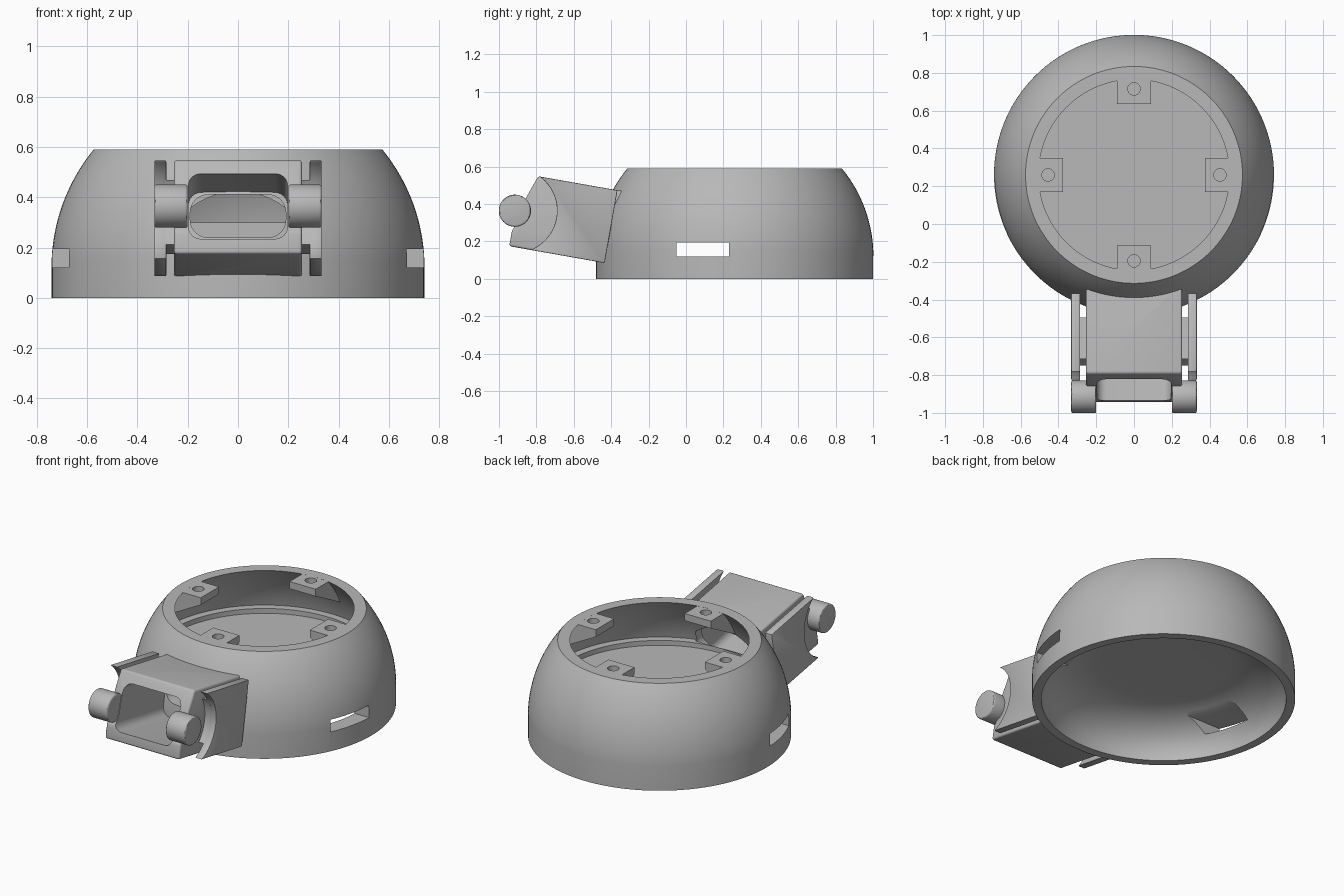
import bpy, bmesh
from math import sin, cos, sqrt, radians, pi
from mathutils import Vector, Matrix

cube = bpy.data.objects.get("Cube")
if cube:
    bpy.data.objects.remove(cube)

grey = bpy.data.materials.new("plain grey")
grey.use_nodes = True
grey.diffuse_color = (0.48, 0.48, 0.48, 1)
grey.node_tree.nodes["Principled BSDF"].inputs["Base Color"].default_value = (0.48, 0.48, 0.48, 1)

CY = 0.26                 # dome axis in y
TILT = radians(10)        # upward tilt of the arm
PIN = (0.521, 0.192)      # hinge pin in arm coordinates


def arm(x, s, t):
    """Arm coordinates: s runs forward, t runs up, both tilted."""
    return Vector((x, -0.435 - s * cos(TILT) + t * sin(TILT),
                   0.085 + s * sin(TILT) + t * cos(TILT)))


def finish(name, bm):
    bmesh.ops.recalc_face_normals(bm, faces=bm.faces)
    mesh = bpy.data.meshes.new(name)
    bm.to_mesh(mesh)
    bm.free()
    mesh.materials.append(grey)
    obj = bpy.data.objects.new(name, mesh)
    bpy.context.scene.collection.objects.link(obj)
    return obj


def prism(name, pts, lo, hi, place):
    """Extrude a 2D outline between lo and hi; place maps (a, b, depth) to space."""
    bm = bmesh.new()
    rings = [[bm.verts.new(place(a, b, d)) for a, b in pts] for d in (lo, hi)]
    n = len(pts)
    for ring in rings:
        bm.faces.new(ring)
    for i in range(n):
        j = (i + 1) % n
        bm.faces.new((rings[0][i], rings[0][j], rings[1][j], rings[1][i]))
    return finish(name, bm)


def arc(cx, cy, r, a0, a1, n):
    return [(cx + r * cos(radians(a0 + (a1 - a0) * i / n)),
             cy + r * sin(radians(a0 + (a1 - a0) * i / n))) for i in range(n + 1)]


def rounded(x, lo, hi, r):
    pts = []
    for k, (cx, cy) in enumerate(((x - r, hi - r), (r - x, hi - r), (r - x, lo + r), (x - r, lo + r))):
        pts += arc(cx, cy, r, 90 * k, 90 * k + 90, 6)
    return pts


def bake(obj):
    deps = bpy.context.evaluated_depsgraph_get()
    mesh = bpy.data.meshes.new_from_object(obj.evaluated_get(deps))
    obj.modifiers.clear()
    obj.data = mesh


def cut(obj, cutter):
    mod = obj.modifiers.new("cut", 'BOOLEAN')
    mod.operation, mod.solver, mod.object = 'DIFFERENCE', 'EXACT', cutter
    bake(obj)
    bpy.data.objects.remove(cutter)


def bevel(obj, width, segments=3):
    mod = obj.modifiers.new("bevel", 'BEVEL')
    mod.width, mod.segments, mod.limit_method = width, segments, 'ANGLE'
    bake(obj)


def smooth(obj):
    bpy.ops.object.select_all(action='DESELECT')
    obj.select_set(True)
    bpy.context.view_layer.objects.active = obj
    bpy.ops.object.shade_smooth_by_angle(angle=radians(30))


def sphere_arc(r, z0, z1, n=16):
    return [(sqrt(r * r - (z - 0.12) ** 2), z)
            for z in (z0 + (z1 - z0) * i / n for i in range(n + 1))]


# Dome: revolved shell with a dividing floor
profile = [(0, 0.23)]
profile += [(0.37 + 0.32 * sin(pi / 2 * i / 14), 0.23 * cos(pi / 2 * i / 14)) for i in range(15)]
profile += [(0.741, 0)] + sphere_arc(0.742, 0.155, 0.59) + sphere_arc(0.69, 0.59, 0.30)
profile += [(0.62, 0.30), (0.62, 0.27), (0, 0.27)]
bm = bmesh.new()
verts = [bm.verts.new((r, CY, z)) for r, z in profile]
edges = [bm.edges.new(pair) for pair in zip(verts, verts[1:])]
bmesh.ops.spin(bm, geom=verts + edges, cent=(0, CY, 0), axis=(0, 0, 1),
               angle=2 * pi, steps=128, use_duplicate=False)
bmesh.ops.remove_doubles(bm, verts=bm.verts, dist=0.0001)
dome = finish("dome", bm)

# Side slots and front passage
cut(dome, prism("slot_cutter", [(-0.05, 0.12), (0.23, 0.12), (0.23, 0.195), (-0.05, 0.195)],
                -1, 1, lambda a, b, d: Vector((d, a, b))))
cut(dome, prism("passage_cutter", rounded(0.19, 0.24, 0.41, 0.07), -0.8, -0.36,
                lambda a, b, d: Vector((a, d, b))))
smooth(dome)

# Four screw tabs under the rim
for k in range(4):
    turn = Matrix.Translation((0, CY, 0)) @ Matrix.Rotation(k * pi / 2, 4, 'Z')
    tab = prism("screw_tab_%d" % (k + 1),
                [(0.375, 0.5895), (0.54, 0.5895), (0.63, 0.44), (0.61, 0.42), (0.375, 0.545)],
                -0.09, 0.09, lambda a, b, d: turn @ Vector((a, d, b)))
    cut(tab, prism("hole_cutter", arc(0.455, 0, 0.033, 0, 345, 23), 0.3, 0.7,
                   lambda a, b, d: turn @ Vector((a, b, d))))
    smooth(tab)

# Hollow arm body, trimmed to the dome
body = prism("arm_body", [(-0.12, 0), (0.518, 0), (0.518, 0.09), (0.49, 0.13),
                          (0.475, 0.27), (0.43, 0.395), (-0.12, 0.395)],
             -0.255, 0.255, lambda a, b, d: arm(d, a, b))
bevel(body, 0.012)
bm = bmesh.new()
bmesh.ops.create_uvsphere(bm, u_segments=96, v_segments=48, radius=0.722,
                          matrix=Matrix.Translation((0, CY, 0.12)))
cut(body, finish("dome_trim_cutter", bm))
cut(body, prism("tunnel_cutter", rounded(0.197, 0.06, 0.335, 0.05), -0.3, 0.8,
                lambda a, b, d: arm(a, d, b)))
smooth(body)

# Side plates, webs and hinge pins on both sides
plate_outline = [(0, 0)] + arc(*PIN, 0.225, 238.6, 115.6, 24) + [(0, 0.395)]
web_outline = [(0.12, 0.07)] + arc(*PIN, 0.225, 212.8, 142.2, 16) + [(0.12, 0.33)]
for side, sign in (("left", 1), ("right", -1)):
    def across(a, b, d):
        return arm(sign * d, a, b)
    plate = prism(side + "_side_plate", plate_outline, 0.285, 0.333, across)
    bevel(plate, 0.008, 2)
    web = prism(side + "_web", web_outline, 0.24, 0.30, across)
    pin = prism(side + "_hinge_pin", arc(*PIN, 0.086, 0, 352.5, 47), 0.2, 0.333, across)
    bevel(pin, 0.01)
    for part in (plate, web, pin):
        smooth(part)
